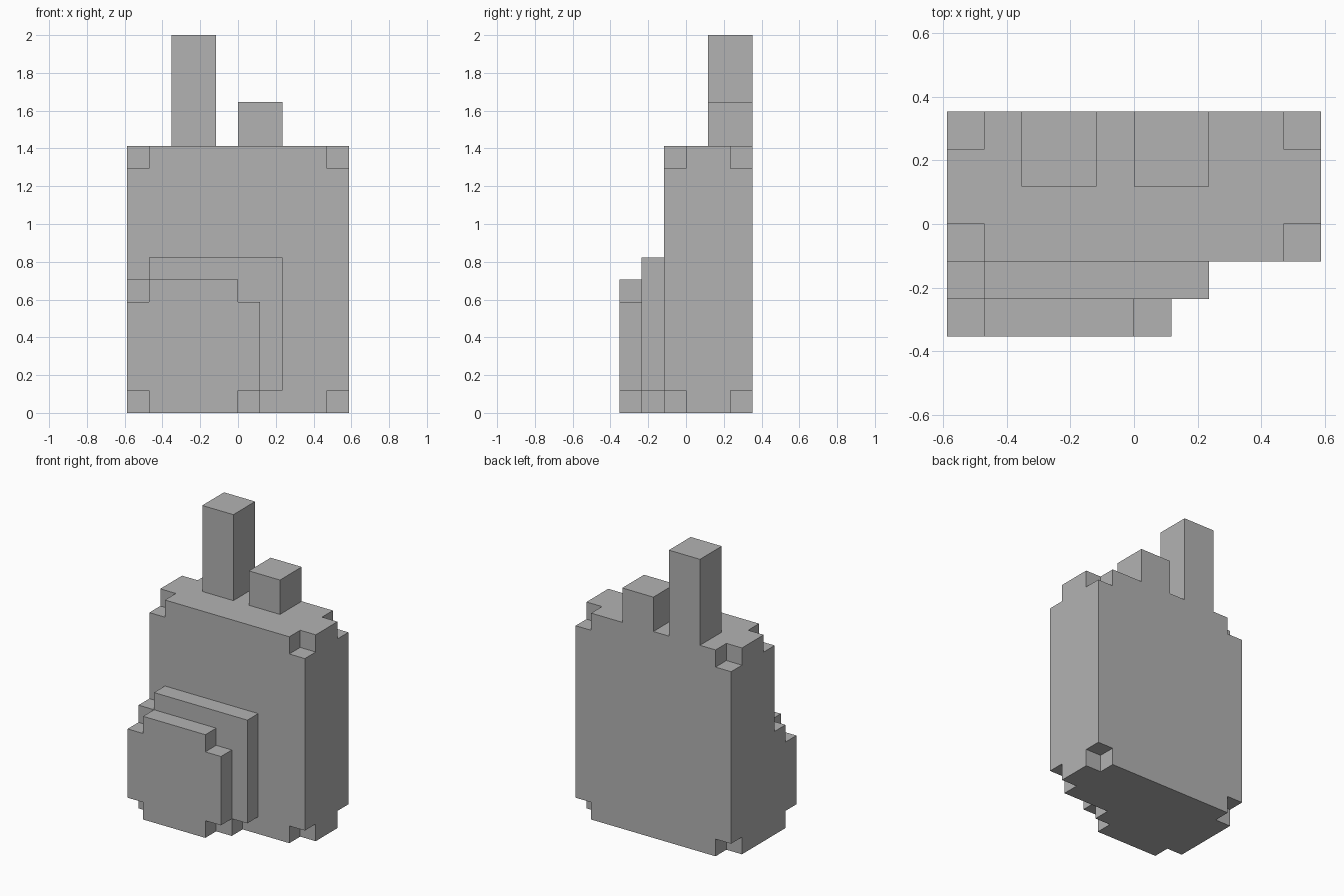
import bpy, bmesh
from math import radians
from itertools import product

U = 2 / 17  # edge of one cube unit

if "Cube" in bpy.data.objects:
    bpy.data.objects.remove(bpy.data.objects["Cube"], do_unlink=True)

grey = bpy.data.materials.new("plain grey")
grey.use_nodes = True
grey.diffuse_color = (0.45, 0.45, 0.45, 1)
grey.node_tree.nodes["Principled BSDF"].inputs["Base Color"].default_value = (0.45, 0.45, 0.45, 1)


def block(name, xs, ys, zs, missing=()):
    """Box split at the given coordinates, with some cells left out."""
    axes = (xs, ys, zs)
    cells = set(product(*(range(len(a) - 1) for a in axes))) - set(missing)
    bm = bmesh.new()
    verts = {}

    def vert(key):
        if key not in verts:
            verts[key] = bm.verts.new([axes[i][key[i]] * U for i in range(3)])
        return verts[key]

    # make only the faces that separate a filled cell from an empty one
    for cell in cells:
        for axis, side in product(range(3), (0, 1)):
            neighbour = list(cell)
            neighbour[axis] += 1 if side else -1
            if tuple(neighbour) in cells:
                continue
            corners = []
            for a, b in ((0, 0), (1, 0), (1, 1), (0, 1)):
                key = list(cell)
                key[axis] += side
                key[(axis + 1) % 3] += a
                key[(axis + 2) % 3] += b
                corners.append(vert(tuple(key)))
            bm.faces.new(corners if side else corners[::-1])

    # merge coplanar faces into clean flat sides
    bmesh.ops.dissolve_limit(bm, angle_limit=radians(1), verts=bm.verts[:], edges=bm.edges[:])
    mesh = bpy.data.meshes.new(name)
    bm.to_mesh(mesh)
    bm.free()
    mesh.materials.append(grey)
    obj = bpy.data.objects.new(name, mesh)
    bpy.context.collection.objects.link(obj)
    return obj


# main body: corners notched, except the lower right one behind the pouch
body_notches = set(product((0, 2), repeat=3)) - {(0, 0, 0)}
block("body", (-5, -4, 4, 5), (-1, 0, 2, 3), (0, 1, 11, 12), body_notches)

# stepped pouch on the front
block("pouch_back", (-5, -4, 1, 2), (-2, -1), (0, 1, 6, 7), {(0, 0, 2), (2, 0, 0)})
block("pouch_front", (-5, -4, 0, 1), (-3, -2), (0, 1, 5, 6), set(product((0, 2), (0,), (0, 2))))

# posts on top
block("tall_post", (-3, -1), (1, 3), (12, 17))
block("short_post", (0, 2), (1, 3), (12, 14))
